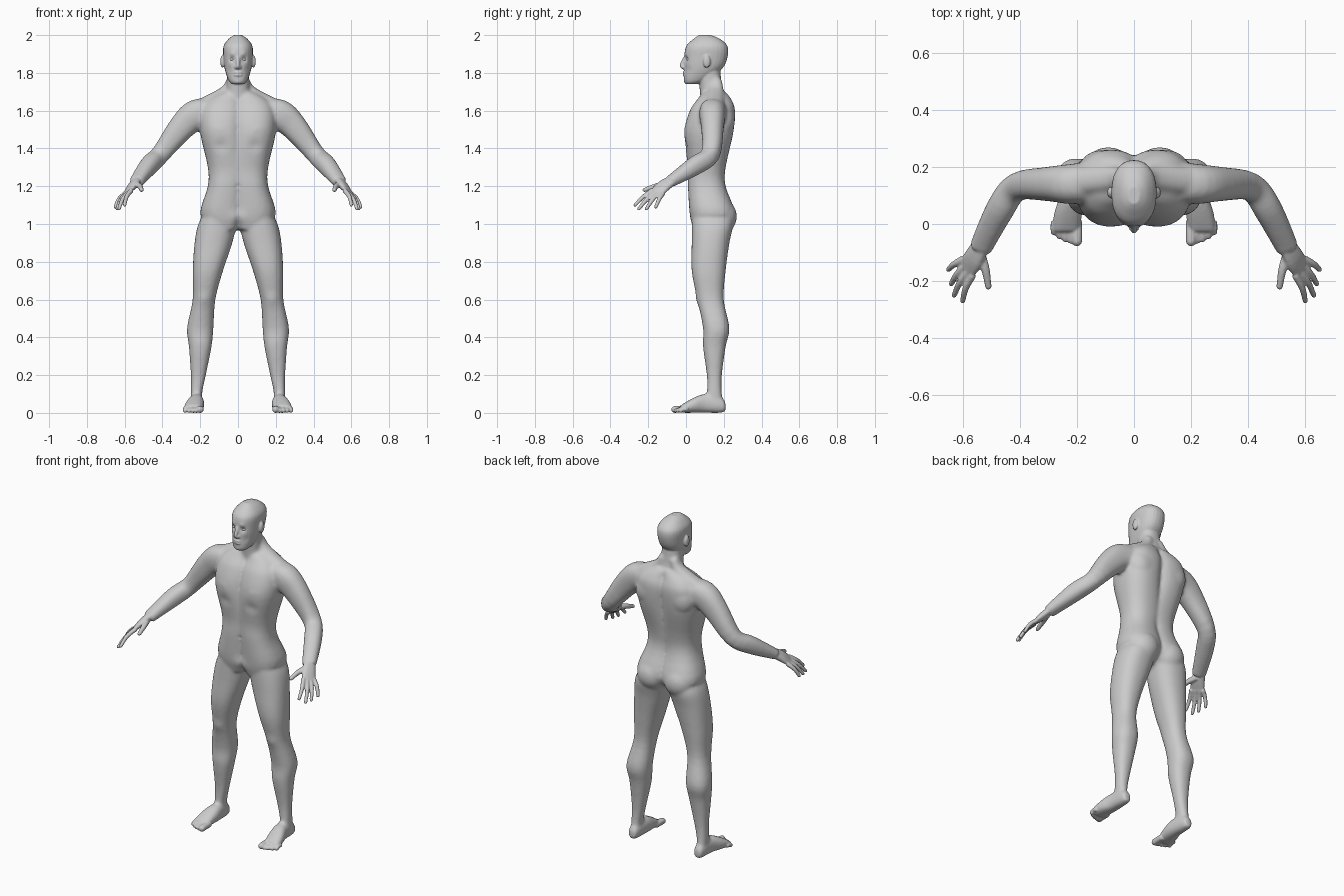
import bpy
import bmesh
import math
from mathutils import Vector, Matrix

cube = bpy.data.objects.get("Cube")
if cube:
    bpy.data.objects.remove(cube, do_unlink=True)

X, Y, Z = Vector((1, 0, 0)), Vector((0, 1, 0)), Vector((0, 0, 1))
SIDES = 28
STEPS = 4
ROUNDNESS = 2.3

skin = bpy.data.materials.new("plain grey")
skin.use_nodes = True
grey = (.6, .6, .6, 1)
skin.diffuse_color = grey
skin.node_tree.nodes["Principled BSDF"].inputs["Base Color"].default_value = grey


def spline(rings):
    """Add flowing in-between rings to a short list of key rings."""
    padded = [rings[0], *rings, rings[-1]]
    flowing = []
    for before, start, end, after in zip(padded, padded[1:], padded[2:], padded[3:]):
        for step in range(STEPS):
            t = step / STEPS
            ease = t * t * (3 - 2 * t)
            leave, arrive = t * (1 - t) ** 2 / 2, t * t * (t - 1) / 2
            flowing.append([p + (q - p) * ease + (q - o) * leave + (r - p) * arrive
                            for o, p, q, r in zip(before, start, end, after)])
    return flowing + [list(rings[-1])]


def rounded(value):
    return math.copysign(abs(value) ** (2 / ROUNDNESS), value)


def tube(bm, keys, hint, axis=None):
    """Loft key rings of (x, y, z, half size along hint, half size across)."""
    rings = spline(keys)
    centres = [Vector(ring[:3]) for ring in rings]
    last = len(rings) - 1
    loops = []
    for i, (*_, along, across) in enumerate(rings):
        direction = axis or (centres[min(i + 1, last)] - centres[max(i - 1, 0)]).normalized()
        u = (hint - direction * hint.dot(direction)).normalized()
        v = direction.cross(u)
        loop = []
        for k in range(SIDES):
            angle = math.tau * k / SIDES
            offset = u * rounded(math.cos(angle)) * along + v * rounded(math.sin(angle)) * across
            loop.append(bm.verts.new(centres[i] + offset))
        loops.append(loop)
    for lower, upper in zip(loops, loops[1:]):
        for k in range(SIDES):
            bm.faces.new((lower[k - 1], lower[k], upper[k], upper[k - 1]))
    bm.faces.new(loops[0][::-1])
    bm.faces.new(loops[-1])


def ball(bm, centre, radii):
    placement = Matrix.Translation(centre) @ Matrix.Diagonal((*radii, 1))
    bmesh.ops.create_uvsphere(bm, u_segments=20, v_segments=12, radius=1, matrix=placement)


def digit(bm, points, radius, taper):
    """A finger or toe that narrows to a rounded tip."""
    radii = [radius, radius * (1 + taper) / 2, radius * taper]
    tube(bm, [(*p, r, r) for p, r in zip(points, radii)], X + Z / 3)
    ball(bm, points[-1], [radii[-1]] * 3)


def mirror(bm):
    """Copy the left half to the right."""
    everything = bm.verts[:] + bm.edges[:] + bm.faces[:]
    copy = bmesh.ops.duplicate(bm, geom=everything)["geom"]
    for vert in (item for item in copy if isinstance(item, bmesh.types.BMVert)):
        vert.co.x = -vert.co.x


def fuse(bm, voxel, softness):
    """Merge overlapping volumes into one smooth skin."""
    bmesh.ops.recalc_face_normals(bm, faces=bm.faces[:])
    rough = bpy.data.meshes.new("rough")
    bm.to_mesh(rough)
    bm.free()
    temporary = bpy.data.objects.new("rough", rough)
    bpy.context.collection.objects.link(temporary)
    remesh = temporary.modifiers.new("fuse", "REMESH")
    remesh.mode = "VOXEL"
    remesh.voxel_size = voxel
    remesh.use_smooth_shade = True
    soften = temporary.modifiers.new("soften", "SMOOTH")
    soften.factor = .5
    soften.iterations = softness
    bpy.context.view_layer.update()
    graph = bpy.context.evaluated_depsgraph_get()
    fused = bpy.data.meshes.new_from_object(temporary.evaluated_get(graph))
    bpy.data.objects.remove(temporary, do_unlink=True)
    bpy.data.meshes.remove(rough)
    return fused


def add_object(name, mesh):
    mesh.name = name
    mesh.materials.clear()
    mesh.materials.append(skin)
    bpy.context.collection.objects.link(bpy.data.objects.new(name, mesh))


core = bmesh.new()

# Half of the torso, leaving a groove along the middle
tube(core, [(.06, .12, .97, .06, .08), (.08, .14, 1.05, .12, .12), (.06, .11, 1.2, .1, .1),
            (.05, .11, 1.3, .11, .1), (.08, .12, 1.48, .12, .13), (.08, .14, 1.6, .12, .12),
            (.07, .15, 1.66, .09, .09), (.03, .15, 1.7, .06, .06)], X, Z)

# Buttock, chest and shoulder blade
ball(core, (.09, .19, 1.04), (.09, .08, .09))
ball(core, (.09, .06, 1.5), (.09, .07, .06))
ball(core, (.11, .2, 1.55), (.08, .06, .09))

# Leg
tube(core, [(.1, .13, 1.07, .07, .1), (.11, .14, 1, .1, .11), (.13, .13, .9, .1, .1),
            (.16, .12, .75, .08, .09), (.18, .13, .6, .06, .07), (.2, .16, .45, .07, .07),
            (.2, .15, .35, .06, .06), (.21, .15, .2, .04, .04), (.22, .15, .1, .03, .04),
            (.22, .15, .02, .03, .05)], X, Z)

# Foot
tube(core, [(.22, .21, .03, .02, .02), (.22, .19, .04, .03, .04), (.22, .1, .05, .04, .05),
            (.23, .04, .04, .05, .04), (.24, -.03, .02, .05, .02)], X, -Y)

# Arm
tube(core, [(.13, .15, 1.6, .06, .07), (.22, .14, 1.58, .08, .07), (.3, .14, 1.51, .07, .06),
            (.41, .13, 1.37, .05, .05), (.47, .05, 1.31, .05, .05), (.54, -.09, 1.22, .03, .04)], Z)

# Slope from neck to shoulder
tube(core, [(.03, .16, 1.76, .03, .03), (.07, .16, 1.7, .03, .04), (.2, .15, 1.62, .04, .05)], X + Z)
mirror(core)

# Neck
tube(core, [(0, .15, 1.62, .07, .07), (0, .13, 1.74, .06, .06), (0, .12, 1.85, .06, .06)], X, Z)
core_mesh = fuse(core, .009, 8)

detail = bmesh.new()

# Palm and fingers
knuckles = Vector((.04, .07, -.02)).normalized()
tube(detail, [(.53, -.06, 1.24, .03, .02), (.56, -.12, 1.2, .04, .02), (.59, -.16, 1.16, .04, .01)], knuckles)
tips = [(.6, -.27, 1.1), (.63, -.25, 1.08), (.64, -.21, 1.08), (.65, -.16, 1.09)]
for i, tip in enumerate(map(Vector, tips)):
    base = Vector((.58, -.15, 1.17)) + knuckles * (i - 1.5) * .022
    bend = (base + tip) / 2 + (X + Z) * .007
    digit(detail, [base, bend, tip], .013, .7)

# Thumb
digit(detail, [(.54, -.1, 1.21), (.52, -.16, 1.2), (.51, -.22, 1.18)], .018, .6)

# Toes
for i in range(5):
    radius = .012 if i else .018
    x, end = .2 + i * .02, i * i * .002 - .06
    digit(detail, [(x, .01, .02), (x, end / 2, .02), (x, end, radius)], radius, 1)

# Ears and nostrils
ball(detail, (.083, .11, 1.86), (.011, .02, .033))
ball(detail, (.01, -.012, 1.83), (.009, .012, .008))
mirror(detail)

# Head
tube(detail, [(0, .03, 1.74, .03, .03), (0, .05, 1.76, .05, .06), (0, .09, 1.82, .07, .1),
              (0, .105, 1.88, .077, .114), (0, .11, 1.94, .077, .11), (0, .11, 1.98, .05, .07),
              (0, .1, 2, .02, .03)], X, Z)

# Nose, lips and chin
tube(detail, [(0, 0, 1.89, .01, .01), (0, -.02, 1.84, .01, .014), (0, -.01, 1.82, .01, .01)], X, Z)
for z in (1.789, 1.801):
    ball(detail, (0, -.009, z), (.022, .011, .006))
ball(detail, (0, 0, 1.757), (.022, .011, .014))

detail.from_mesh(core_mesh)
body = fuse(detail, .005, 2)
bpy.data.meshes.remove(core_mesh)

# Soft sculpting: centre, radius and push towards the back
marks = {"eye socket": ((.03, 0, 1.873), .016, .011),
         "brow": ((.03, 0, 1.9), .014, -.004),
         "cheek": ((.05, .01, 1.815), .02, .004),
         "mouth line": ((.01, -.02, 1.795), .008, .004),
         "chest fold": ((.09, 0, 1.415), .035, .007),
         "navel": ((0, .01, 1.2), .012, .008),
         "kneecap": ((.18, .06, .6), .035, -.006),
         "groin": ((0, .02, 1.03), .04, -.014)}
for vert in body.vertices:
    folded = Vector((abs(vert.co.x), vert.co.y, vert.co.z))
    for centre, radius, push in marks.values():
        if abs(folded.z - centre[2]) < radius * 3:
            distance = (folded - Vector(centre)).length / radius
            vert.co.y += push * math.exp(-distance ** 2)
    vert.co.z = max(vert.co.z, 0)
add_object("body", body)

# Eyes
for name, side in (("left_eye", 1), ("right_eye", -1)):
    eye = bmesh.new()
    ball(eye, (.03 * side, .015, 1.872), (.014, .012, .009))
    for face in eye.faces:
        face.smooth = True
    mesh = bpy.data.meshes.new(name)
    eye.to_mesh(mesh)
    eye.free()
    add_object(name, mesh)
